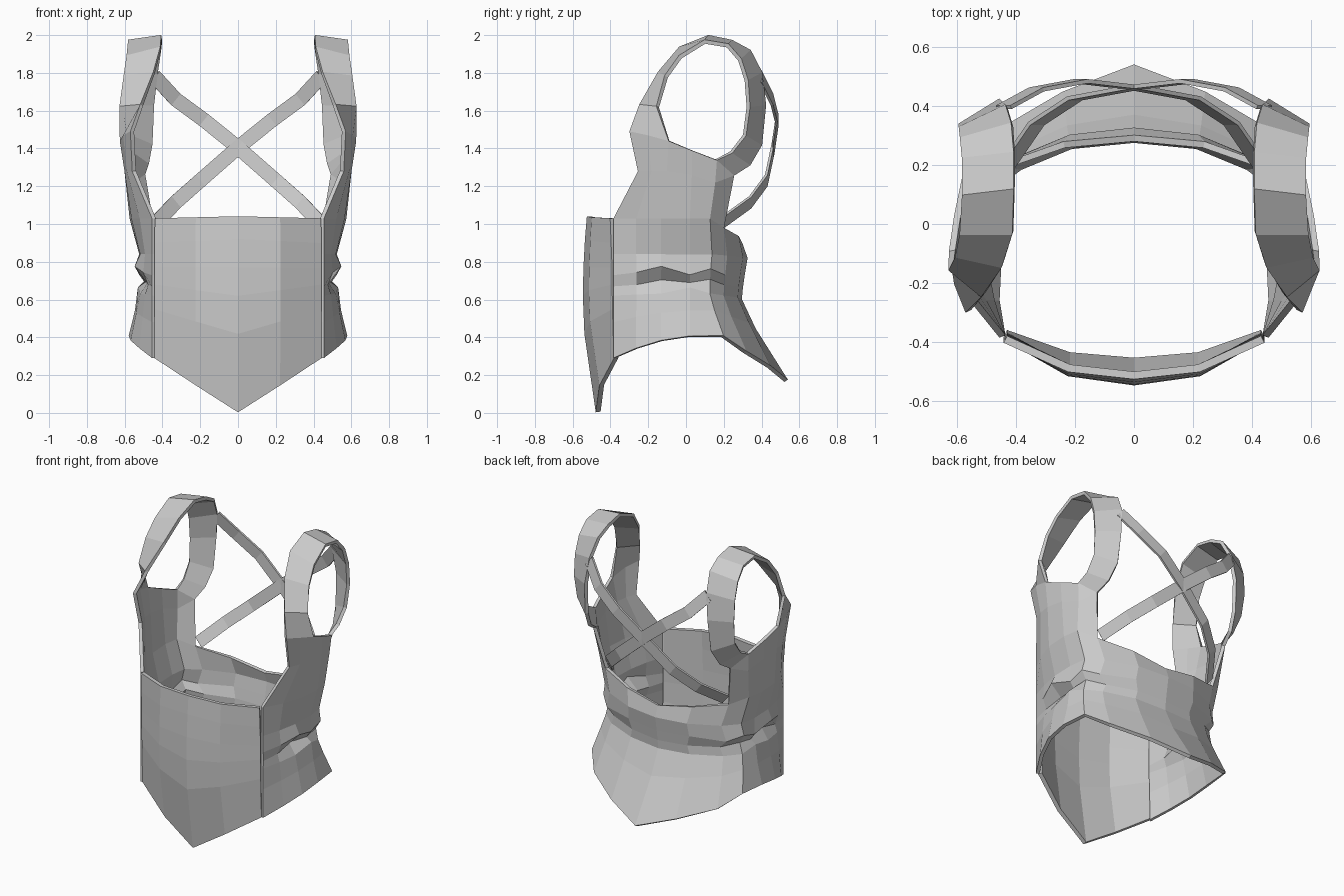
import bpy, bmesh
from mathutils import Vector

if "Cube" in bpy.data.objects:
    bpy.data.objects.remove(bpy.data.objects["Cube"])


def make(name, verts, faces, thick, mirror=True):
    """Flat-shaded cloth sheet, mirrored in x and thickened."""
    bm = bmesh.new()
    vs = [bm.verts.new(v) for v in verts]
    for f in faces:
        bm.faces.new([vs[i] for i in f])
    bmesh.ops.recalc_face_normals(bm, faces=bm.faces[:])
    me = bpy.data.meshes.new(name)
    bm.to_mesh(me)
    bm.free()
    ob = bpy.data.objects.new(name, me)
    bpy.context.collection.objects.link(ob)
    if mirror:
        m = ob.modifiers.new("Mirror", 'MIRROR')
        m.use_clip = True
    s = ob.modifiers.new("Solidify", 'SOLIDIFY')
    s.thickness = thick
    s.offset = 0
    s.use_even_offset = False
    return ob


def grid_faces(rows, cols, start=0):
    return [(start + r * cols + c, start + r * cols + c + 1,
             start + (r + 1) * cols + c + 1, start + (r + 1) * cols + c)
            for r in range(rows - 1) for c in range(cols - 1)]


# Front panel: edge z, centre z, edge y, centre y per row
front_rows = [
    (1.03, 1.04, -.39, -.512), (.90, .92, -.385, -.522), (.77, .77, -.38, -.53),
    (.68, .62, -.38, -.533), (.55, .42, -.378, -.525), (.29, .005, -.37, -.465)]
verts = []
for ze, zc, ye, yc in front_rows:
    verts += [(0, yc, zc), (.22, .8 * yc + .2 * ye, (ze + zc) / 2), (.435, ye, ze)]
make("front_panel", verts, grid_faces(len(front_rows), 3), .026)

# Side and back wrap: side x, back y, back point, front z, side z, back z per row
wrap_rows = [
    (.568, .475, .055, .29, .405, .17),
    (.535, .35, .01, .48, .54, .44),
    (.512, .285, 0, .62, .63, .60),
    (.482, .29, 0, .67, .69, .66),
    (.528, .30, 0, .73, .765, .73),
    (.512, .315, 0, .84, .84, .82),
    (.563, .29, 0, 1.03, 1.03, .89)]
front_y = [-.38, -.26, -.13, .02]
bulge = [0, .55, .92, 1]
fade = [0, .45, .8, 1]
back_shape = [(.97, .38, 0), (.80, .64, .35), (.42, .92, .68), (0, 1, 1)]
verts = []
for n, (X, Y, tip, zf, zs, zb) in enumerate(wrap_rows):
    for y, b, f in zip(front_y, bulge, fade):
        verts.append((.445 + (X - .445) * b, y, zf + (zs - zf) * f))
    for i, (fx, fy, fz) in enumerate(back_shape):
        verts.append((X * fx, .02 + (Y - .02) * fy + (tip if i == 3 else 0),
                      zs + (zb - zs) * fz))
# pinched folds at the waist
for row, col, dx, dz in [(3, 2, -.02, .02), (4, 2, .015, .02), (4, 3, -.015, -.03),
                         (3, 4, .012, .02), (4, 5, .015, -.02), (2, 3, .008, .03)]:
    x, y, z = verts[row * 8 + col]
    verts[row * 8 + col] = (x + dx, y, z + dz)
faces = grid_faces(len(wrap_rows), 8)

# Underarm part rising from the wrap to the arm opening
base = 6 * 8
chest = len(verts)
verts += [(.55, -.25, 1.28), (.578, -.18, 1.28), (.59, -.10, 1.28),
          (.588, .03, 1.26), (.56, .15, 1.22), (.50, .25, 1.26)]
arm = len(verts)
verts += [(.56, -.295, 1.49), (.598, -.20, 1.47), (.615, -.09, 1.44),
          (.597, .03, 1.39), (.57, .16, 1.34)]
for i in range(5):
    faces.append((base + i, base + i + 1, chest + i + 1, chest + i))
for i in range(4):
    faces.append((chest + i, chest + i + 1, arm + i + 1, arm + i))

# Shoulder loop: neck edge and arm edge pairs, front to back
loop = [((.51, -.24, 1.63), (.62, -.15, 1.62)), ((.445, -.14, 1.80), (.602, -.105, 1.78)),
        ((.41, -.03, 1.93), (.588, -.03, 1.885)), ((.405, .12, 1.99), (.58, .10, 1.965)),
        ((.405, .24, 1.965), (.58, .22, 1.945)), ((.412, .335, 1.915), (.585, .285, 1.87)),
        ((.43, .395, 1.80), (.588, .32, 1.76)), ((.45, .415, 1.63), (.588, .33, 1.62)),
        ((.46, .395, 1.42), (.578, .31, 1.47)), ((.48, .335, 1.315), (.572, .24, 1.38))]
s = len(verts)
for pair in loop:
    verts += pair
faces.append((arm, arm + 1, arm + 2, s + 1, s))
faces += grid_faces(len(loop), 2, s)
e = s + 2 * len(loop) - 2
faces += [(e, e + 1, arm + 4, chest + 5), (chest + 4, chest + 5, arm + 4)]
make("side_back_wrap_with_shoulder_loops", verts, faces, .022)

# Crossed back straps: one ribbon, mirrored
path = [(.44, .395, 1.78), (.33, .455, 1.66), (.18, .483, 1.55), (0, .462, 1.405),
        (-.2, .425, 1.23), (-.33, .34, 1.115), (-.43, .195, 1.01)]
half = Vector((-.024, 0, .03))
verts = []
for p in path:
    verts += [Vector(p) + half, Vector(p) - half]
for sign, name in ((1, "cross_strap_right"), (-1, "cross_strap_left")):
    make(name, [(v.x * sign, v.y, v.z) for v in verts],
         grid_faces(len(path), 2), .014, mirror=False)
